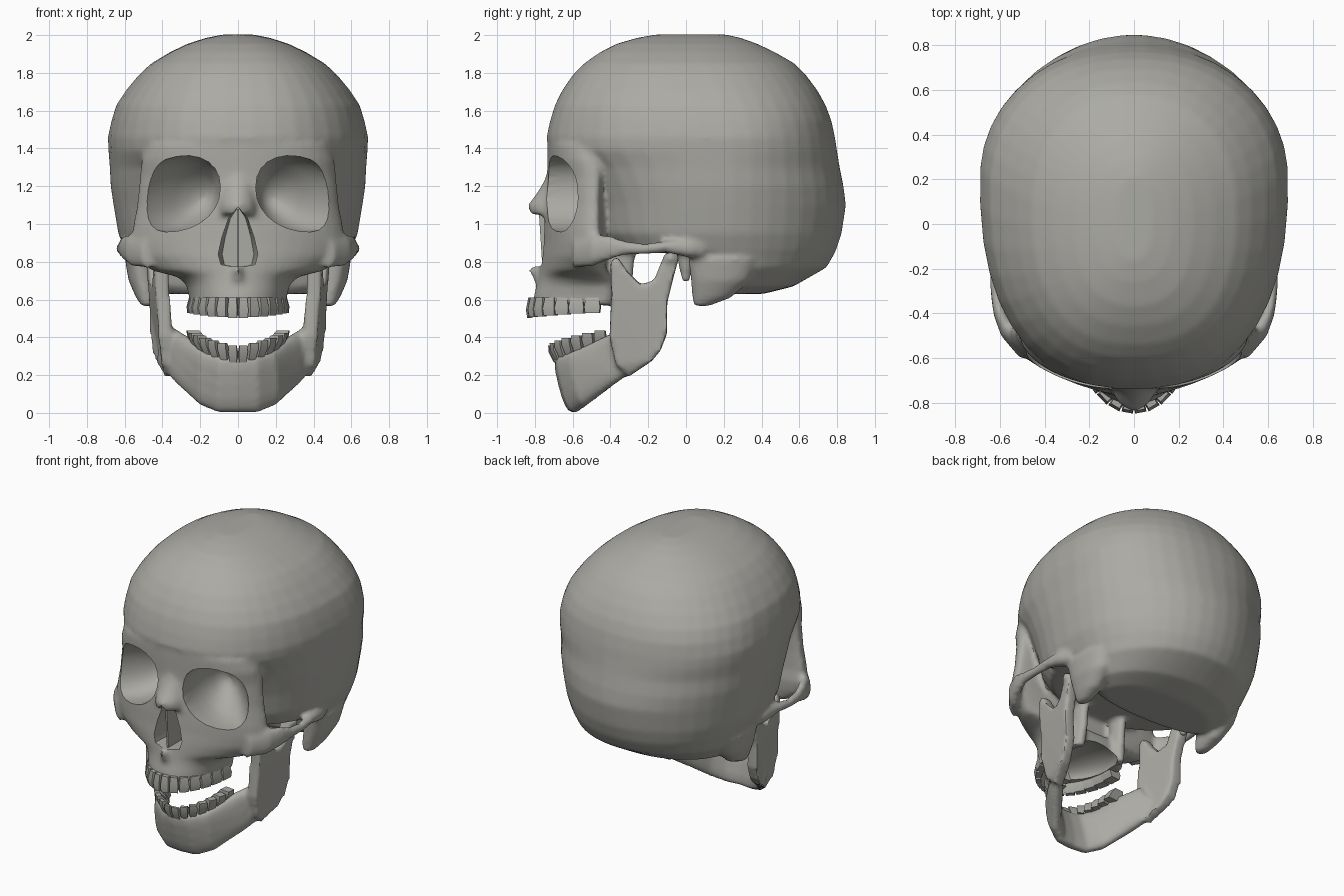
import bpy, bmesh, math
from mathutils import Vector, Matrix

bone = bpy.data.materials.new("bone_grey")
bone.diffuse_color = (0.41, 0.405, 0.375, 1)


def spow(v, p):
    return math.copysign(abs(v) ** (2 / p), v)


def ring(z, yf, yw, yb, w, pf=2.3, pb=2.1, cx=0.0, n=40):
    """Horizontal section: front y, widest y, back y, half width."""
    out = []
    for i in range(n):
        a = 2 * math.pi * (i + 0.5) / n
        c, s = math.cos(a), math.sin(a)
        p, d = (pb, yb - yw) if s > 0 else (pf, yw - yf)
        out.append((cx + w * spow(c, p), yw + d * spow(s, p), z))
    return out


def upright(y, cx, cz, rx, rz, p=2.2, shear=0.0, n=24):
    """Section facing the front."""
    out = []
    for i in range(n):
        a = 2 * math.pi * i / n
        x = rx * spow(math.cos(a), p)
        out.append((cx + x, y, cz + rz * spow(math.sin(a), p) + shear * x))
    return out


def loft(bm, rings, side=1):
    rows = [[bm.verts.new((side * p[0], p[1], p[2])) for p in r] for r in rings]
    for a, b in zip(rows, rows[1:]):
        for i in range(len(a)):
            j = (i + 1) % len(a)
            bm.faces.new((a[i], a[j], b[j], b[i]))
    bm.faces.new(rows[0])
    bm.faces.new(rows[-1])


def bake(ob):
    bpy.context.view_layer.update()
    dg = bpy.context.evaluated_depsgraph_get()
    me = bpy.data.meshes.new_from_object(ob.evaluated_get(dg))
    ob.modifiers.clear()
    ob.data = me


def finish(name, bm, voxel=0, smooth=0):
    bmesh.ops.recalc_face_normals(bm, faces=bm.faces)
    me = bpy.data.meshes.new(name)
    bm.to_mesh(me)
    bm.free()
    ob = bpy.data.objects.new(name, me)
    bpy.context.collection.objects.link(ob)
    if voxel:
        m = ob.modifiers.new("merge", 'REMESH')
        m.mode, m.voxel_size = 'VOXEL', voxel
        s = ob.modifiers.new("soften", 'SMOOTH')
        s.factor, s.iterations = 0.5, smooth
        bake(ob)
    return ob


def dress(ob, angle):
    ob.data.materials.clear()
    ob.data.materials.append(bone)
    bpy.ops.object.select_all(action='DESELECT')
    ob.select_set(True)
    bpy.context.view_layer.objects.active = ob
    bpy.ops.object.shade_smooth_by_angle(angle=math.radians(angle))


# --- braincase ---
bm = bmesh.new()
loft(bm, [ring(z, f, 0.2, b, w, 2.4, p) for z, f, b, w, p in [
    (0.63, 0.08, 0.41, 0.40, 2.1), (0.67, 0.05, 0.57, 0.49, 2.1), (0.77, 0.03, 0.745, 0.565, 2),
    (0.84, 0.00, 0.785, 0.59, 2), (0.86, -0.42, 0.795, 0.60, 2), (0.95, -0.50, 0.825, 0.635, 1.95),
    (1.10, -0.53, 0.848, 0.66, 1.95), (1.20, -0.57, 0.835, 0.675, 2), (1.30, -0.63, 0.815, 0.68, 2),
    (1.39, -0.73, 0.80, 0.687, 2.1), (1.46, -0.74, 0.79, 0.69, 2.1)]] +
    [ring(z, f, (f + b) / 2 + 0.16 * (2 - z) / 0.5, b, w, 2.4, 2.2) for z, f, b, w in [
        (1.55, -0.72, 0.77, 0.67), (1.63, -0.695, 0.74, 0.645), (1.71, -0.655, 0.695, 0.592),
        (1.79, -0.60, 0.635, 0.525), (1.85, -0.54, 0.575, 0.46), (1.91, -0.455, 0.47, 0.36),
        (1.955, -0.365, 0.375, 0.265), (1.985, -0.26, 0.29, 0.17), (2.003, -0.16, 0.21, 0.08)]])

# --- face block: brow, cheeks, upper jaw ---
loft(bm, [ring(z, f, s, b, w, p, 2.6) for z, f, s, b, w, p in [
    (0.57, -0.81, -0.45, -0.36, 0.255, 2.1), (0.62, -0.805, -0.45, -0.34, 0.26, 2.1),
    (0.68, -0.79, -0.48, -0.34, 0.275, 2.0), (0.72, -0.785, -0.50, -0.36, 0.32, 1.8),
    (0.755, -0.78, -0.50, -0.42, 0.46, 1.6), (0.83, -0.77, -0.48, -0.42, 0.55, 1.65),
    (0.90, -0.76, -0.47, -0.42, 0.575, 1.7), (0.97, -0.755, -0.48, -0.43, 0.56, 1.75),
    (1.10, -0.745, -0.48, -0.43, 0.535, 1.75), (1.25, -0.735, -0.48, -0.42, 0.52, 1.8),
    (1.34, -0.735, -0.49, -0.39, 0.51, 2.0), (1.42, -0.735, -0.47, -0.30, 0.49, 2.2)]])

# --- nasal bones and nasal spine ---
loft(bm, [ring(z, f, -0.70, -0.60, w, 1.8) for z, f, w in [
    (1.05, -0.825, 0.11), (1.10, -0.838, 0.105), (1.17, -0.785, 0.09),
    (1.23, -0.75, 0.08), (1.32, -0.72, 0.07)]])
loft(bm, [ring(z, f, -0.75, -0.70, w, 1.7) for z, f, w in [
    (0.69, -0.80, 0.05), (0.755, -0.835, 0.03), (0.775, -0.83, 0.02)]])

for side in (1, -1):
    # --- cheek arches ---
    loft(bm, [upright(y, x, z, rx, rz, n=14) for y, x, z, rx, rz in [
        (-0.60, 0.46, 0.845, 0.05, 0.08), (-0.50, 0.545, 0.86, 0.05, 0.088),
        (-0.41, 0.595, 0.875, 0.032, 0.068), (-0.33, 0.615, 0.873, 0.025, 0.04),
        (-0.22, 0.62, 0.868, 0.025, 0.028), (-0.10, 0.61, 0.88, 0.03, 0.032),
        (0.02, 0.585, 0.87, 0.05, 0.05), (0.10, 0.56, 0.87, 0.05, 0.05)]], side)
    # --- bony lumps behind the ears ---
    loft(bm, [ring(z, f, (f + b) / 2, b, rx, cx=x, n=18) for z, x, f, b, rx in [
        (0.565, 0.48, 0.04, 0.12, 0.03), (0.61, 0.485, 0.032, 0.24, 0.055),
        (0.70, 0.505, 0.025, 0.34, 0.075), (0.82, 0.525, 0.01, 0.38, 0.075)]], side)
    # --- plates behind the palate and thin spike below the ear ---
    loft(bm, [ring(z, -0.40, -0.34, b, 0.035, cx=x, n=12) for z, b, x in [
        (0.56, -0.30, 0.16), (0.70, -0.28, 0.15), (0.90, -0.26, 0.15)]], side)
    loft(bm, [ring(z, y - r, y, y + r, r, cx=0.40, n=10) for z, y, r in [
        (0.69, 0.0, 0.02), (0.78, 0.0, 0.04), (0.88, 0.0, 0.06)]], side)
skull = finish("skull", bm, 0.016, 5)

# --- openings: eye sockets flaring sideways, nose, palate vault ---
bm = bmesh.new()
for side in (1, -1):
    loft(bm, [upright(y, cx, cz, rx, 0.198 * k, 2.2, -0.18 * min(1, 0.19 / rx))
              for y, cx, cz, rx, k in [
        (-0.95, 0.365, 1.16, 0.27, 1.0), (-0.64, 0.315, 1.16, 0.222, 1.0),
        (-0.56, 0.28, 1.16, 0.19, 0.96), (-0.50, 0.255, 1.155, 0.155, 0.82),
        (-0.43, 0.225, 1.15, 0.11, 0.58), (-0.37, 0.20, 1.145, 0.06, 0.3),
        (-0.35, 0.19, 1.14, 0.01, 0.05)]], side)
half = [(0.05, 1.03), (0.085, 0.93), (0.105, 0.84), (0.09, 0.785), (0.035, 0.775)]
pear = [(0, 1.09)] + half + [(-x, z) for x, z in reversed(half)]
loft(bm, [[(x * k, y, z) for x, z in pear] for y, k in [(-0.95, 1), (-0.7, 1), (-0.5, 0.8)]])
bmesh.ops.create_uvsphere(bm, u_segments=24, v_segments=12, radius=1,
                          matrix=Matrix.Translation((0, -0.48, 0.56)) @
                          Matrix.Diagonal((0.18, 0.25, 0.10, 1)))
cutter = finish("opening_cutter", bm)
cutter.hide_render = True
m = skull.modifiers.new("openings", 'BOOLEAN')
m.operation, m.solver, m.object = 'DIFFERENCE', 'EXACT', cutter
bake(skull)
bpy.data.objects.remove(cutter)
dress(skull, 45)

# --- nasal septum ---
bm = bmesh.new()
loft(bm, [[(x, -0.76, 0.765), (x, -0.78, 1.08), (x, -0.48, 1.08), (x, -0.48, 0.765)]
          for x in (-0.006, 0.006)])
dress(finish("nasal_septum", bm), 30)

# --- lower jaw: horseshoe body ---
bm = bmesh.new()
half = [((0.41, -0.22, 0.26), (0.345, -0.34, 0.45), 0.04),
        ((0.31, -0.38, 0.15), (0.245, -0.46, 0.39), 0.045),
        ((0.195, -0.53, 0.04), (0.175, -0.59, 0.33), 0.048),
        ((0.10, -0.585, 0.0), (0.09, -0.66, 0.305), 0.045)]
stations = half + [((0, -0.595, 0.0), (0, -0.67, 0.30), 0.045)] + [
    ((-a[0], a[1], a[2]), (-b[0], b[1], b[2]), t) for a, b, t in reversed(half)]
rings = []
for lo, hi, t in stations:
    lo, hi = Vector(lo), Vector(hi)
    mid, up = (lo + hi) / 2, (hi - lo) / 2
    out = Vector((mid.x, mid.y + 0.25, 0)).normalized() * t
    rings.append([mid + up * spow(math.sin(a), 2.8) + out * spow(math.cos(a), 2.8)
                  for a in [2 * math.pi * i / 16 for i in range(16)]])
loft(bm, rings)

# --- lower jaw: upright branches with hinge and notch ---
branch = [(-0.405, 0.40), (-0.395, 0.62), (-0.40, 0.80), (-0.365, 0.83),
          (-0.31, 0.75), (-0.24, 0.68), (-0.17, 0.70), (-0.13, 0.80), (-0.085, 0.845),
          (-0.035, 0.83), (-0.06, 0.74), (-0.10, 0.58), (-0.10, 0.42), (-0.135, 0.33),
          (-0.18, 0.275), (-0.30, 0.195), (-0.37, 0.25)]
for side in (1, -1):
    loft(bm, [[(0.465 - d + 0.13 * (y + 0.1) + 0.04 * (z - 0.4) + 0.35 * min(0, z - 0.3), y, z)
               for y, z in branch] for d in (0.075, 0.0)], side)
    loft(bm, [upright(y, 0.45, 0.82, r, r * 0.6, n=12) for y, r in [
        (-0.12, 0.03), (-0.08, 0.06), (-0.04, 0.03)]], side)
dress(finish("lower_jaw", bm, 0.015, 4), 45)


# --- teeth set along an elliptical arch ---
def teeth(name, cy, a, b, root, tip, lean, count=14):
    bm = bmesh.new()
    step = 2.9 / (count - 1)
    for i in range(count):
        t = -1.45 + i * step
        pos = Vector((a * math.sin(t), cy - b * math.cos(t), 0))
        tan = Vector((a * math.cos(t), b * math.sin(t), 0))
        w = tan.length * step * 0.53
        tan.normalize()
        nor = Vector((tan.y, -tan.x, 0))
        back = abs(t) / 1.45
        d = 0.022 + 0.022 * back
        rows = []
        for k, kw, kd in ((0, 0.8, 1.0), (0.6, 1.0, 1.0), (1, 0.9, 0.35 + 0.4 * back)):
            z = root(back) + (tip(back) - root(back)) * k
            c = pos + nor * (lean * k) + Vector((0, 0, z))
            rows.append([c + tan * (w * kw * u) + nor * (d * kd * v)
                         for u, v in ((-1, -1), (1, -1), (1, 1), (-1, 1))])
        loft(bm, rows)
    dress(finish(name, bm), 30)


teeth("upper_teeth", -0.45, 0.215, 0.36, lambda k: 0.61,
      lambda k: 0.50 + 0.03 * k, 0.02)
teeth("lower_teeth", -0.42, 0.195, 0.255, lambda k: 0.26 + 0.09 * k,
      lambda k: 0.35 + 0.085 * k, 0.045)
